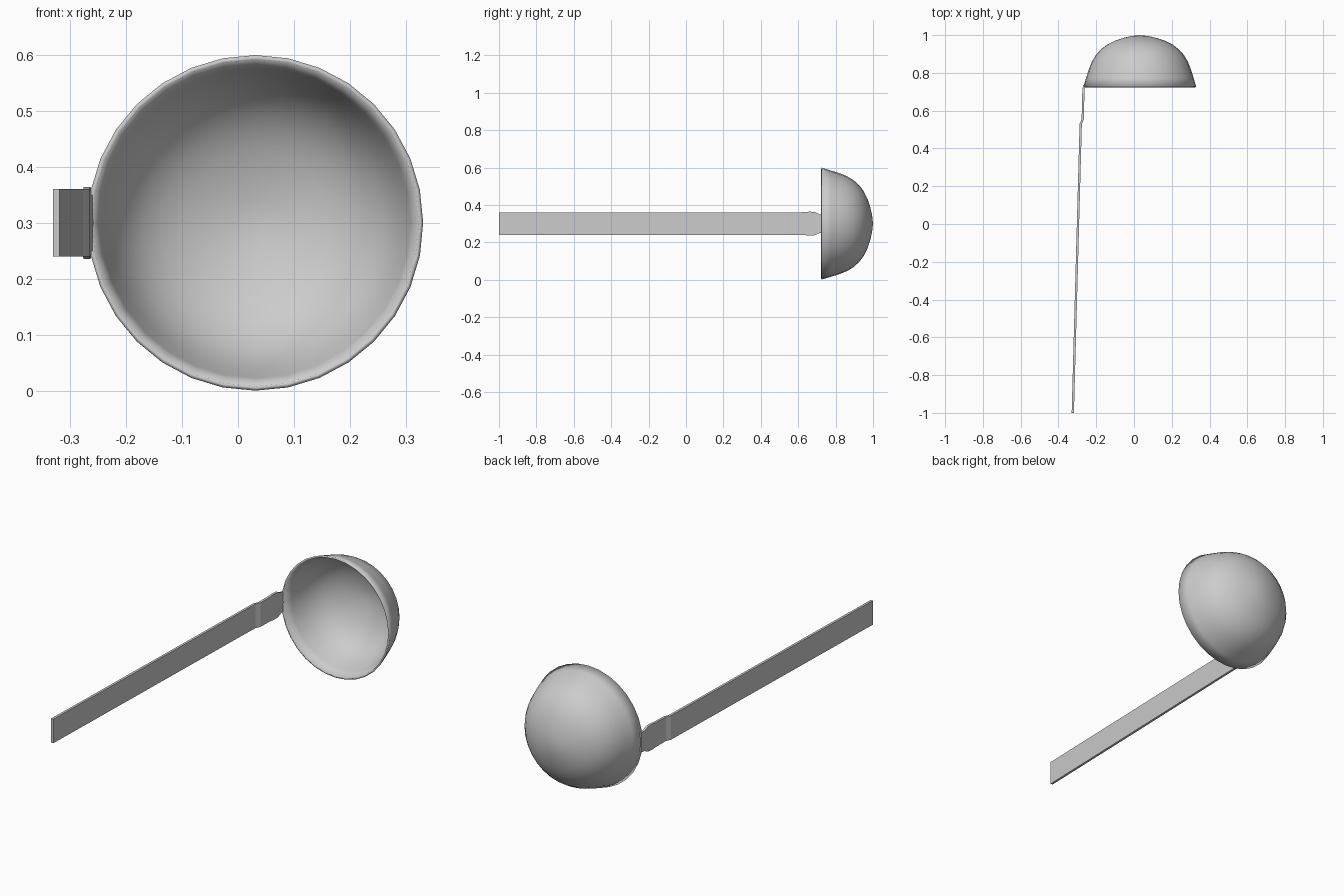
import bpy, bmesh, math

if "Cube" in bpy.data.objects:
    bpy.data.objects.remove(bpy.data.objects["Cube"])

CX, CZ, SEG = 0.031, 0.3, 32


def finish(name, bm, thickness, angle):
    bmesh.ops.recalc_face_normals(bm, faces=bm.faces)
    me = bpy.data.meshes.new(name)
    bm.to_mesh(me)
    bm.free()
    ob = bpy.data.objects.new(name, me)
    bpy.context.collection.objects.link(ob)
    bpy.ops.object.select_all(action='DESELECT')
    ob.select_set(True)
    bpy.context.view_layer.objects.active = ob
    if thickness:
        mod = ob.modifiers.new("shell", 'SOLIDIFY')
        mod.thickness = thickness
        mod.offset = -1
    bpy.ops.object.shade_smooth_by_angle(angle=math.radians(angle))
    return ob


# Bowl: rings (y, radius) opening toward the front
profile = [(0.725, 0.299), (0.775, 0.284), (0.82, 0.270), (0.86, 0.254),
           (0.895, 0.233), (0.925, 0.206), (0.95, 0.173), (0.97, 0.133),
           (0.985, 0.088), (0.995, 0.045)]
bm = bmesh.new()
rings = []
for y, r in profile:
    ring = []
    for i in range(SEG):
        a = 2 * math.pi * i / SEG
        ring.append(bm.verts.new((CX + r * math.cos(a), y, CZ + r * math.sin(a))))
    rings.append(ring)
for lo, hi in zip(rings, rings[1:]):
    for i in range(SEG):
        j = (i + 1) % SEG
        bm.faces.new((lo[i], lo[j], hi[j], hi[i]))
tip = bm.verts.new((CX, 1.0, CZ))
for i in range(SEG):
    bm.faces.new((rings[-1][i], rings[-1][(i + 1) % SEG], tip))
finish("bowl", bm, 0.008, 50)

# Handle: flat strip with sections (y, outer x, half height), jogging in near the bowl
sections = [(-1.0, -0.33, 0.06), (0.53, -0.288, 0.06), (0.555, -0.277, 0.06),
            (0.63, -0.276, 0.061), (0.66, -0.275, 0.064), (0.69, -0.274, 0.062),
            (0.715, -0.273, 0.050), (0.735, -0.269, 0.049)]
T = 0.012
bm = bmesh.new()
loops = []
for y, x, h in sections:
    loops.append([bm.verts.new(p) for p in ((x, y, CZ - h), (x + T, y, CZ - h),
                                            (x + T, y, CZ + h), (x, y, CZ + h))])
for a, b in zip(loops, loops[1:]):
    for i in range(4):
        j = (i + 1) % 4
        bm.faces.new((a[i], a[j], b[j], b[i]))
bm.faces.new(loops[0])
bm.faces.new(loops[-1])
finish("handle", bm, 0, 20)
